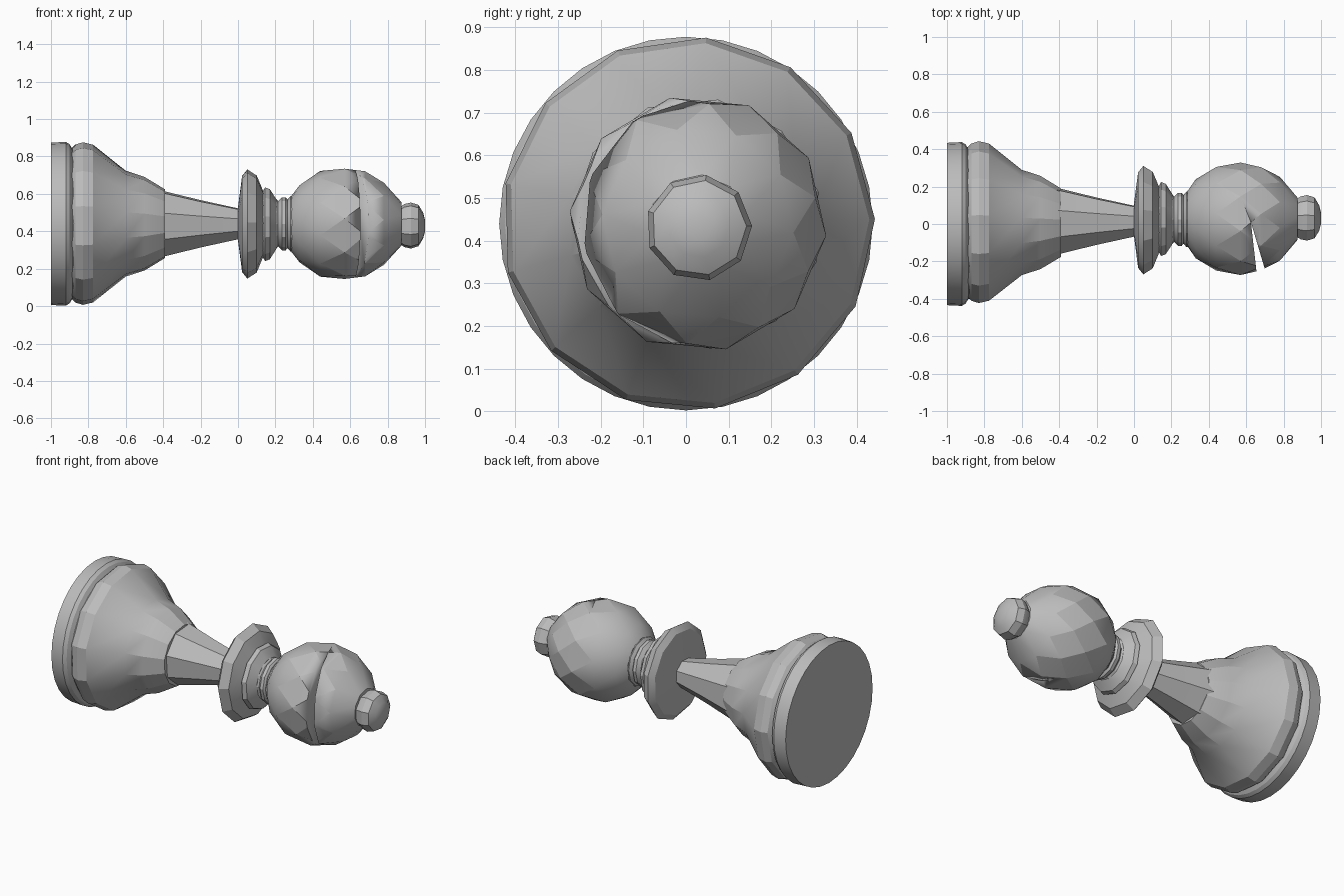
import bpy, bmesh, math

if "Cube" in bpy.data.objects:
    bpy.data.objects.remove(bpy.data.objects["Cube"], do_unlink=True)

grey = bpy.data.materials.new("plain grey")
grey.use_nodes = True
COLOUR = (0.5, 0.5, 0.5, 1)
grey.diffuse_color = COLOUR
grey.node_tree.nodes["Principled BSDF"].inputs["Base Color"].default_value = COLOUR


def finish(name, bm, angle=22):
    """Turn a bmesh into a shaded object."""
    bmesh.ops.recalc_face_normals(bm, faces=bm.faces)
    mesh = bpy.data.meshes.new(name)
    bm.to_mesh(mesh)
    bm.free()
    ob = bpy.data.objects.new(name, mesh)
    bpy.context.collection.objects.link(ob)
    mesh.materials.append(grey)
    bpy.ops.object.select_all(action="DESELECT")
    ob.select_set(True)
    bpy.context.view_layer.objects.active = ob
    bpy.ops.object.shade_smooth_by_angle(angle=math.radians(angle))
    return ob


def turned(name, profile, sides, y=0.0, z=0.44, twist=False, start=0.0, angle=22):
    """Lathe (x, radius) points about the x axis; twist staggers every other ring."""
    bm = bmesh.new()
    rings = []
    for i, (x, r) in enumerate(profile):
        shift = start + (0.5 if twist and i % 2 else 0)
        ring = []
        for k in range(sides):
            a = 2 * math.pi * (k + shift) / sides
            ring.append(bm.verts.new((x, y + r * math.sin(a), z + r * math.cos(a))))
        rings.append(ring)
    for i in range(len(rings) - 1):
        a, b = rings[i], rings[i + 1]
        for k in range(sides):
            n = (k + 1) % sides
            if not twist:
                bm.faces.new((a[k], a[n], b[n], b[k]))
            elif i % 2 == 0:
                bm.faces.new((a[k], a[n], b[k]))
                bm.faces.new((a[n], b[n], b[k]))
            else:
                bm.faces.new((a[k], b[n], b[k]))
                bm.faces.new((a[k], a[n], b[n]))
    bm.faces.new(rings[0])
    bm.faces.new(rings[-1])
    return finish(name, bm, angle)


# Round foot with a groove above it
turned("foot_disc", [(-1, 0.434), (-0.92, 0.438), (-0.90, 0.425), (-0.885, 0.40), (-0.86, 0.40)], 32)

# Faceted bell
turned("base_bell", [(-0.895, 0.40), (-0.87, 0.425), (-0.83, 0.438), (-0.775, 0.425),
                     (-0.60, 0.285), (-0.50, 0.252), (-0.39, 0.185)], 13, y=0.005, start=0.2)

# Tapering stem, leaning slightly toward the back
stem = turned("stem", [(-0.42, 0.19), (-0.39, 0.182), (-0.20, 0.133), (0.03, 0.08)], 8, y=0.015, start=0.4)

# Collar and neck rings
turned("collar", [(0.0, 0.09), (0.022, 0.26), (0.05, 0.295), (0.10, 0.262), (0.14, 0.165)],
       11, y=0.025, start=0.3)
turned("neck_ring", [(0.125, 0.165), (0.145, 0.20), (0.17, 0.19), (0.205, 0.135)],
       11, y=0.025, start=0.6)
turned("neck", [(0.19, 0.145), (0.215, 0.122), (0.235, 0.142), (0.255, 0.142),
                (0.265, 0.13), (0.28, 0.148), (0.30, 0.148)], 12, y=0.025)

# Faceted head
head = turned("head", [(0.285, 0.15), (0.33, 0.212), (0.44, 0.284), (0.57, 0.302), (0.68, 0.282),
                       (0.78, 0.225), (0.875, 0.115)], 10, y=0.028, twist=True, start=0.15, angle=18)

# Wedge that cuts the slanting slit in the front of the head
bm = bmesh.new()
low, high = [[bm.verts.new((x, y, z)) for x, y in ((0.625, 0.01), (0.667, -0.36), (0.735, -0.36))]
             for z in (0.0, 0.9)]
bm.faces.new(low)
bm.faces.new(high)
for k in range(3):
    n = (k + 1) % 3
    bm.faces.new((low[k], low[n], high[n], high[k]))
cutter = finish("slit_cutter", bm)
cutter.hide_render = True
cutter.display_type = "WIRE"
cut = head.modifiers.new("slit", "BOOLEAN")
cut.operation = "DIFFERENCE"
cut.solver = "EXACT"
cut.object = cutter
bpy.context.view_layer.objects.active = head
bpy.ops.object.modifier_apply(modifier=cut.name)
bpy.data.objects.remove(cutter, do_unlink=True)

# Button on top of the head
turned("finial", [(0.865, 0.10), (0.89, 0.117), (0.925, 0.125), (0.965, 0.112), (0.99, 0.07), (1.0, 0.03)],
       9, y=0.03, z=0.43, start=0.2)
